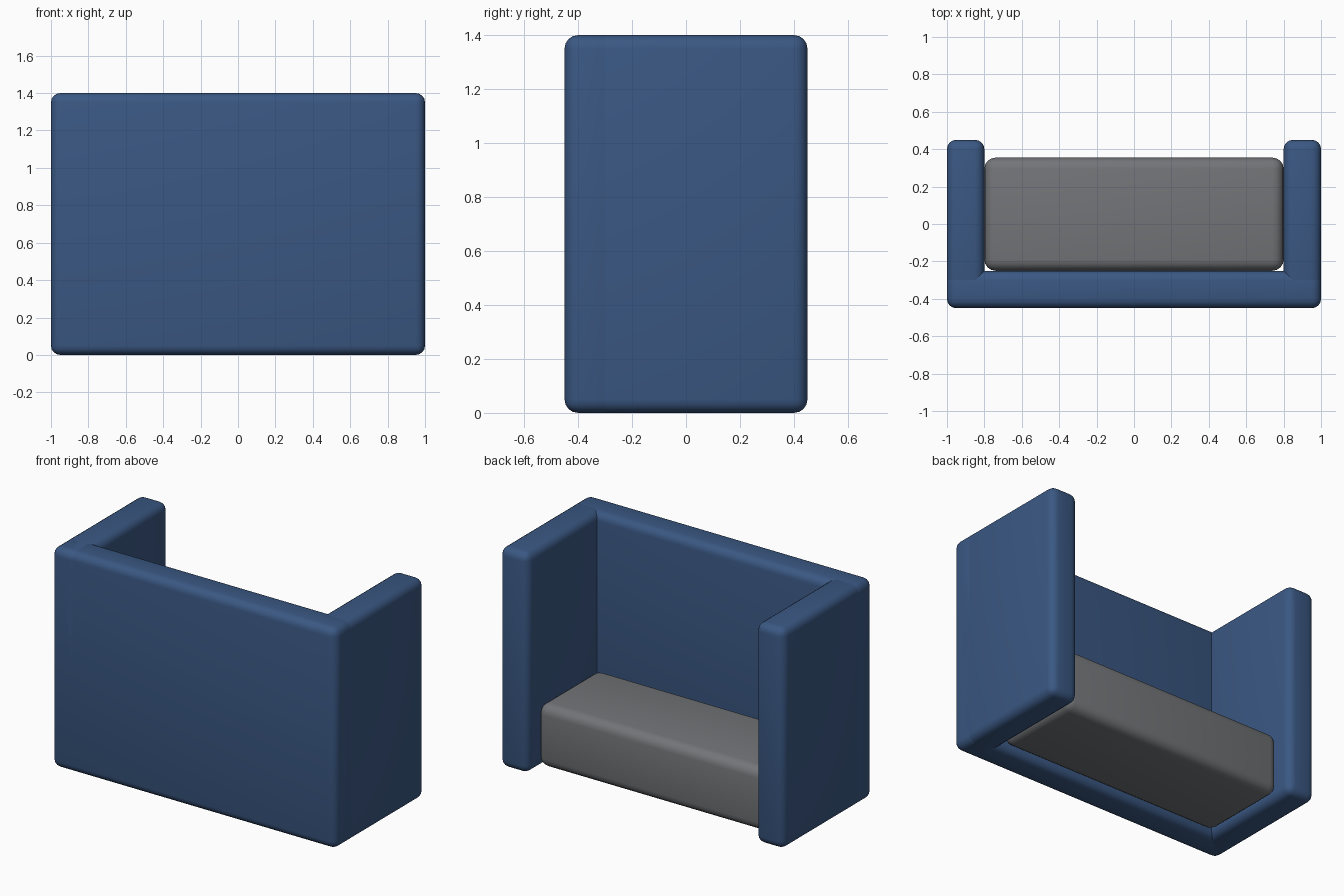
import bpy
import math

cube = bpy.data.objects.get("Cube")
if cube:
    bpy.data.objects.remove(cube, do_unlink=True)


def material(name, colour):
    mat = bpy.data.materials.new(name)
    mat.use_nodes = True
    mat.diffuse_color = colour
    bsdf = mat.node_tree.nodes["Principled BSDF"]
    bsdf.inputs["Base Color"].default_value = colour
    bsdf.inputs["Roughness"].default_value = 0.8
    return mat


def padded_block(name, low, high, radius, mat):
    """Soft-edged upholstered block spanning two opposite corners."""
    centre = [(a + b) / 2 for a, b in zip(low, high)]
    bpy.ops.mesh.primitive_cube_add(size=1, location=centre)
    obj = bpy.context.object
    obj.name = name
    obj.scale = [b - a for a, b in zip(low, high)]
    bpy.ops.object.transform_apply(location=False, rotation=False, scale=True)
    bevel = obj.modifiers.new("rounded_edges", 'BEVEL')
    bevel.width = radius
    bevel.segments = 4
    bpy.ops.object.modifier_apply(modifier=bevel.name)
    bpy.ops.object.shade_smooth_by_angle(angle=math.radians(40))
    obj.data.materials.append(mat)
    return obj


blue = material("blue_fabric", (0.042, 0.096, 0.225, 1))
grey = material("grey_fabric", (0.17, 0.177, 0.188, 1))

# Tall backrest
padded_block("backrest", (-1, -0.45, 0), (1, -0.25, 1.4), 0.05, blue)

# Full-height side panels
for name, x in (("left_side_panel", 0.8), ("right_side_panel", -1)):
    padded_block(name, (x, -0.45, 0), (x + 0.2, 0.45, 1.4), 0.05, blue)

# Seat cushion between the panels
padded_block("seat", (-0.8, -0.25, 0.02), (0.8, 0.355, 0.42), 0.06, grey)
